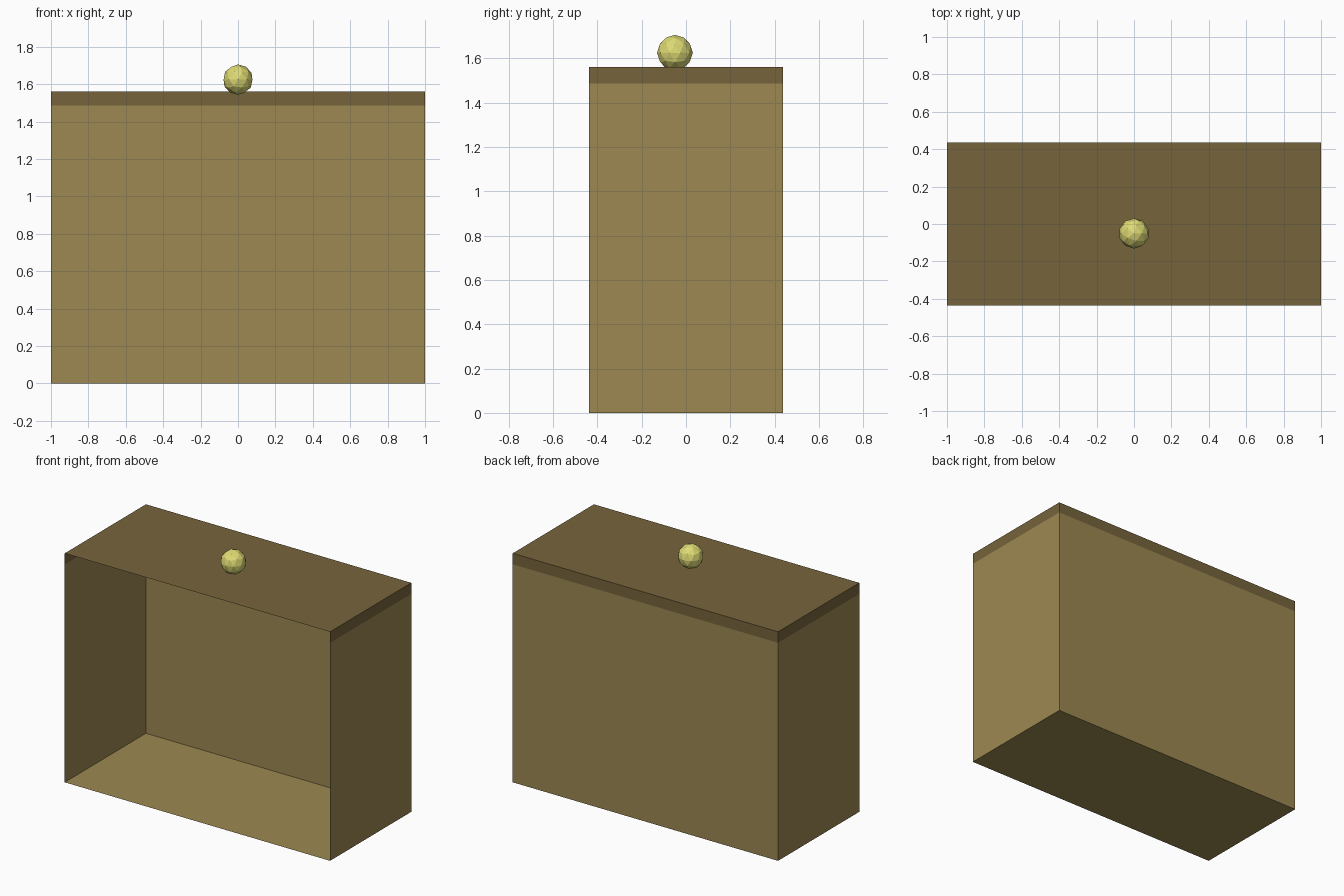
import bpy, bmesh

if "Cube" in bpy.data.objects:
    bpy.data.objects.remove(bpy.data.objects["Cube"])

W, D, H, BAND = 1.0, 0.437, 1.56, 1.485


def material(name, srgb):
    lin = [((c / 255 + 0.055) / 1.055) ** 2.4 for c in srgb]
    m = bpy.data.materials.new(name)
    m.diffuse_color = (*lin, 1)
    m.use_nodes = True
    m.node_tree.nodes["Principled BSDF"].inputs["Base Color"].default_value = m.diffuse_color
    return m


wood = material("light wood", (156, 136, 81))
dark = material("dark wood", (118, 100, 60))
yellow = material("pale yellow", (222, 218, 116))


def finish(name, bm, mats):
    me = bpy.data.meshes.new(name)
    bm.to_mesh(me)
    bm.free()
    for m in mats:
        me.materials.append(m)
    ob = bpy.data.objects.new(name, me)
    bpy.context.collection.objects.link(ob)
    return ob


# Thin-walled cabinet, open at the front, with a dark top and rim band
bm = bmesh.new()
bmesh.ops.create_cube(bm, size=1)
for v in bm.verts:
    v.co = (v.co.x * 2 * W, v.co.y * 2 * D, (v.co.z + 0.5) * H)
bm.normal_update()
front = [f for f in bm.faces if f.normal.y < -0.9]
bmesh.ops.delete(bm, geom=front, context='FACES')
bmesh.ops.bisect_plane(bm, geom=bm.verts[:] + bm.edges[:] + bm.faces[:],
                       plane_co=(0, 0, BAND), plane_no=(0, 0, 1))
for f in bm.faces:
    f.material_index = 1 if f.calc_center_median().z > BAND else 0
finish("cabinet", bm, [wood, dark])

# Faceted ball resting on the top
bm = bmesh.new()
bmesh.ops.create_icosphere(bm, subdivisions=2, radius=0.081)
ball = finish("ball", bm, [yellow])
ball.location = (0, -0.05, 1.624)
